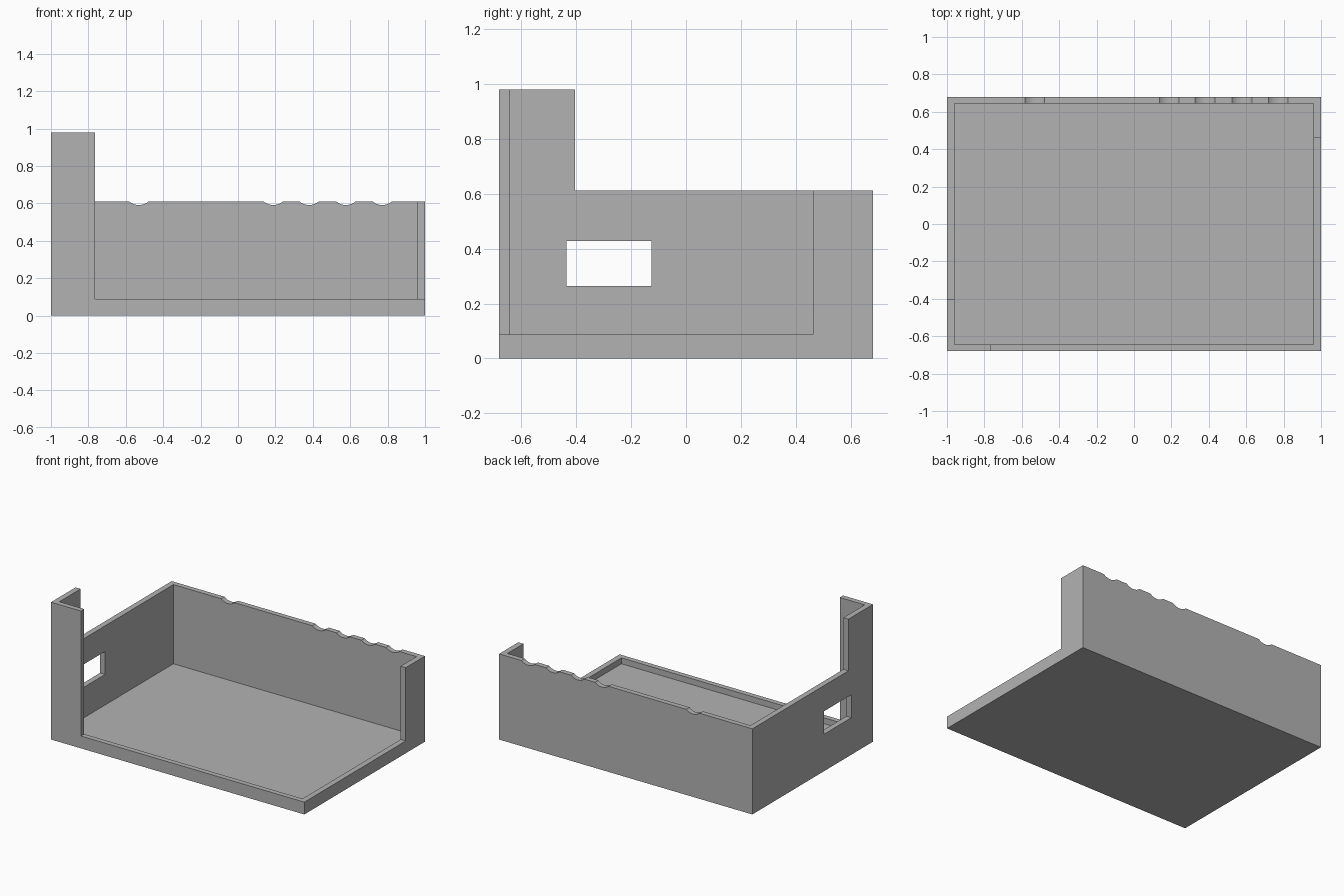
import bpy
import math

if "Cube" in bpy.data.objects:
    bpy.data.objects.remove(bpy.data.objects["Cube"], do_unlink=True)

HALF_Y = 0.68
HEIGHT = 0.98
WALL_TOP = 0.611
LIP_TOP = 0.088
FLOOR_TOP = 0.046
NOTCH_RADIUS = 0.08
NOTCH_DEPTH = 0.02
FAR = 1.2

grey = bpy.data.materials.new("plain_grey")
grey.use_nodes = True
colour = (0.45, 0.45, 0.45, 1)
grey.diffuse_color = colour
grey.node_tree.nodes["Principled BSDF"].inputs["Base Color"].default_value = colour


def box(name, low, high):
    """Box between two opposite corners."""
    middle = [(a + b) / 2 for a, b in zip(low, high)]
    bpy.ops.mesh.primitive_cube_add(size=1, location=middle)
    obj = bpy.context.object
    obj.name = name
    obj.scale = [b - a for a, b in zip(low, high)]
    bpy.ops.object.transform_apply(location=True, rotation=False, scale=True)
    obj.data.materials.append(grey)
    return obj


def cut(target, cutter):
    """Subtract the cutter from the target, then delete it."""
    cutter.hide_render = True
    mod = target.modifiers.new("cut", "BOOLEAN")
    mod.operation = "DIFFERENCE"
    mod.solver = "EXACT"
    mod.object = cutter
    bpy.context.view_layer.objects.active = target
    bpy.ops.object.modifier_apply(modifier=mod.name)
    bpy.data.objects.remove(cutter, do_unlink=True)


# Solid block that becomes the tray
tray = box("open_tray", (-1, -HALF_Y, 0), (1, HALF_Y, HEIGHT))

# Hollow inside, open front and side, lowered walls, window
cut(tray, box("cavity", (-0.96, -0.643, FLOOR_TOP), (0.96, 0.643, FAR)))
cut(tray, box("front_opening", (-0.764, -FAR, LIP_TOP), (FAR, -0.6, FAR)))
cut(tray, box("side_opening", (0.9, -FAR, LIP_TOP), (FAR, 0.463, FAR)))
cut(tray, box("lowered_walls", (-FAR, -0.404, WALL_TOP), (FAR, FAR, FAR)))
cut(tray, box("window", (-FAR, -0.436, 0.264), (-0.9, -0.126, 0.428)))

# Shallow round notches in the top edge of the back wall
for x in (-0.53, 0.189, 0.38, 0.577, 0.771):
    bpy.ops.mesh.primitive_cylinder_add(
        vertices=64, radius=NOTCH_RADIUS, depth=0.3,
        location=(x, HALF_Y, WALL_TOP - NOTCH_DEPTH + NOTCH_RADIUS),
        rotation=(math.pi / 2, 0, 0))
    notch = bpy.context.object
    notch.data.materials.append(grey)
    cut(tray, notch)

# Soft notch curves, sharp wall edges
bpy.ops.object.select_all(action="DESELECT")
tray.select_set(True)
bpy.context.view_layer.objects.active = tray
bpy.ops.object.shade_smooth_by_angle(angle=math.radians(20))
